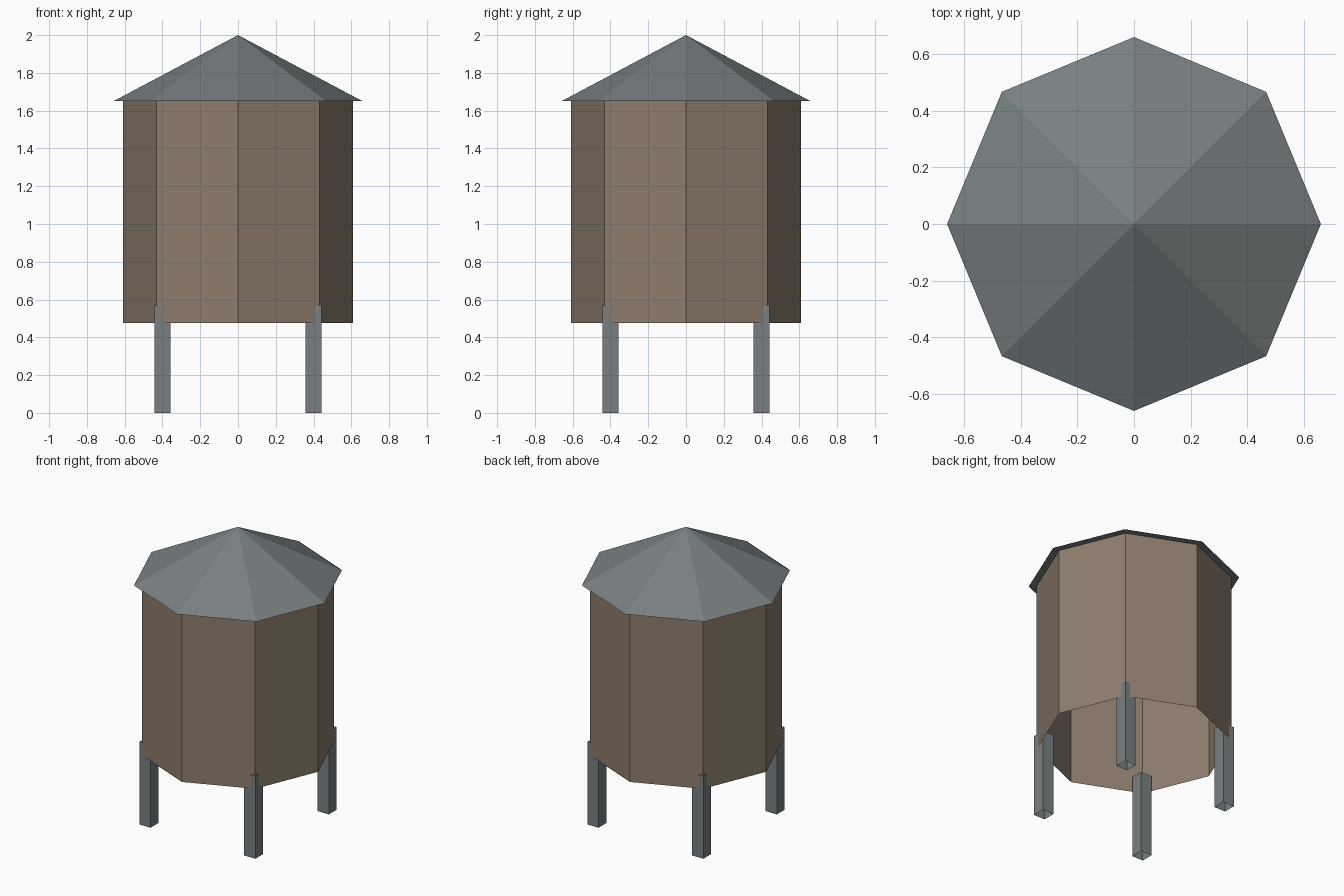
import bpy
import bmesh
import math

if "Cube" in bpy.data.objects:
    bpy.data.objects.remove(bpy.data.objects["Cube"])


def make_material(name, colour):
    mat = bpy.data.materials.new(name)
    mat.diffuse_color = (*colour, 1.0)
    mat.use_nodes = True
    mat.node_tree.nodes["Principled BSDF"].inputs["Base Color"].default_value = mat.diffuse_color
    return mat


def ring(bm, sides, radius, z, centre=(0, 0), turn=0.0):
    return [bm.verts.new((centre[0] + radius * math.cos(turn + math.tau * i / sides),
                          centre[1] + radius * math.sin(turn + math.tau * i / sides), z))
            for i in range(sides)]


def bridge(bm, low, high):
    n = len(low)
    for i in range(n):
        j = (i + 1) % n
        bm.faces.new((low[i], low[j], high[j], high[i]))


def finish(bm, name, mat):
    mesh = bpy.data.meshes.new(name)
    bm.to_mesh(mesh)
    bm.free()
    mesh.materials.append(mat)
    obj = bpy.data.objects.new(name, mesh)
    bpy.context.collection.objects.link(obj)
    return obj


wood = make_material("brown wood", (0.27, 0.205, 0.153))
metal = make_material("grey metal", (0.188, 0.214, 0.223))

SIDES = 8
TANK_BOTTOM, TANK_TOP = 0.475, 1.65

# Tank wall: eight-sided shell, open underneath
bm = bmesh.new()
bridge(bm, ring(bm, SIDES, 0.61, TANK_BOTTOM), ring(bm, SIDES, 0.61, TANK_TOP))
finish(bm, "tank_wall", wood)

# Roof: eight-sided cone with flat underside
bm = bmesh.new()
eave = ring(bm, SIDES, 0.66, TANK_TOP)
apex = bm.verts.new((0, 0, 2.0))
for i in range(SIDES):
    bm.faces.new((eave[i], eave[(i + 1) % SIDES], apex))
bm.faces.new(eave[::-1])
finish(bm, "roof", metal)

# Legs: square posts at the diagonal corners, overlapping the tank wall
LEG_HALF = 0.0425
for x, side in ((-0.4, "left"), (0.4, "right")):
    for y, end in ((-0.4, "front"), (0.4, "back")):
        bm = bmesh.new()
        corner = LEG_HALF * math.sqrt(2)
        foot = ring(bm, 4, corner, 0.0, (x, y), math.pi / 4)
        top = ring(bm, 4, corner, 0.57, (x, y), math.pi / 4)
        bridge(bm, foot, top)
        bm.faces.new(top)
        finish(bm, f"{end}_{side}_leg", metal)
